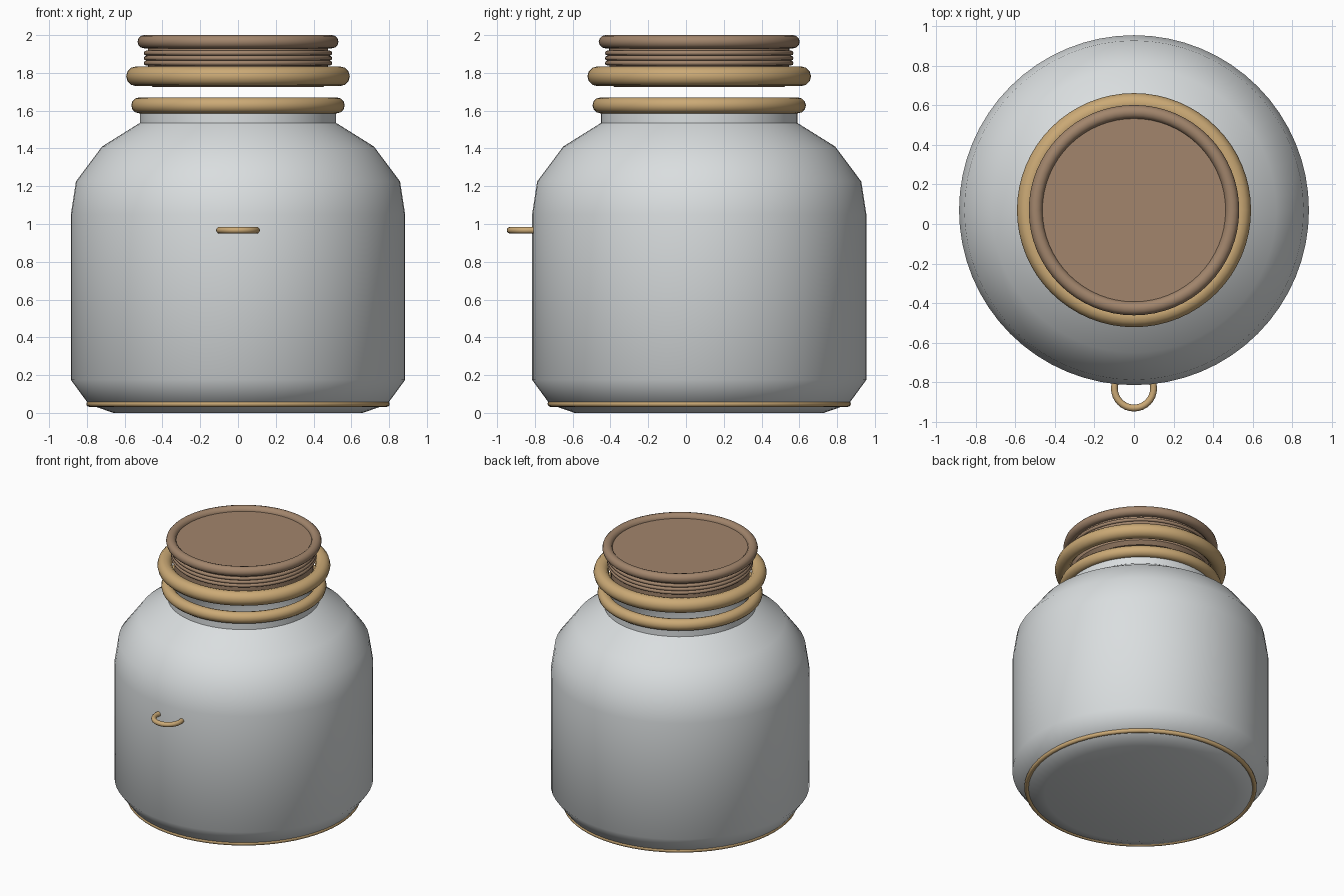
import bpy, math

if "Cube" in bpy.data.objects:
    bpy.data.objects.remove(bpy.data.objects["Cube"])

SEG = 64
CY = 0.07          # the jar axis sits behind the centre because of the front loop


def material(name, rgb):
    m = bpy.data.materials.new(name)
    m.diffuse_color = (*rgb, 1.0)
    m.use_nodes = True
    m.node_tree.nodes["Principled BSDF"].inputs["Base Color"].default_value = m.diffuse_color
    return m


glaze = material("pale grey glaze", (0.70, 0.73, 0.74))
gold = material("golden tan", (0.60, 0.40, 0.18))
brown = material("cork brown", (0.36, 0.235, 0.15))


def lathe(name, profile, mat, angle=45):
    """Spin an (r, z) profile about the jar axis; r = 0 points become poles."""
    verts, faces, rings = [], [], []
    for r, z in profile:
        n = 1 if r == 0 else SEG
        rings.append(range(len(verts), len(verts) + n))
        for i in range(n):
            a = 2 * math.pi * i / SEG
            verts.append((r * math.cos(a), r * math.sin(a), z))
    for a, b in zip(rings, rings[1:]):
        for i in range(SEG):
            j = (i + 1) % SEG
            quad = [a[i % len(a)], a[j % len(a)], b[j % len(b)], b[i % len(b)]]
            faces.append(list(dict.fromkeys(quad)))
    mesh = bpy.data.meshes.new(name)
    mesh.from_pydata(verts, [], faces)
    mesh.materials.append(mat)
    ob = bpy.data.objects.new(name, mesh)
    ob.location = (0, CY, 0)
    bpy.context.collection.objects.link(ob)
    smooth(ob, angle)
    return ob


def smooth(ob, angle):
    bpy.ops.object.select_all(action='DESELECT')
    ob.select_set(True)
    bpy.context.view_layer.objects.active = ob
    bpy.ops.object.shade_smooth_by_angle(angle=math.radians(angle))


def ring(name, major, minor, z, mat, y=CY, seg=SEG, sides=12):
    bpy.ops.mesh.primitive_torus_add(
        major_radius=major, minor_radius=minor, major_segments=seg,
        minor_segments=sides, location=(0, y, z))
    ob = bpy.context.object
    ob.name = name
    ob.data.materials.append(mat)
    smooth(ob, 60)
    return ob


# Jar body: outer wall up to the lip, then the inner wall back down
lathe("jar_body", [
    (0, 0), (0.66, 0), (0.79, 0.045), (0.885, 0.175), (0.885, 1.05),
    (0.858, 1.225), (0.72, 1.41), (0.52, 1.535), (0.52, 1.64),
    (0.495, 1.64), (0.495, 1.52), (0.70, 1.39), (0.835, 1.215),
    (0.86, 1.05), (0.86, 0.18), (0.77, 0.065), (0.65, 0.025), (0, 0.025)],
    glaze)

# Trim rings on the jar
ring("base_ring", 0.787, 0.016, 0.048, gold)
ring("neck_ring", 0.523, 0.042, 1.628, gold)

# Small loop on the front
ring("front_loop", 0.099, 0.0175, 0.967, gold, y=-0.832, seg=32)

# Raised lid with its rim, thread ridges and collar
lathe("lid_plug", [(0, 1.725), (0.45, 1.725), (0.475, 1.75), (0.478, 1.97), (0, 1.97)],
      brown, 30)
ring("lid_rim", 0.497, 0.035, 1.965, brown)
for i, z in enumerate((1.905, 1.878, 1.852)):
    ring(f"thread_ridge_{i + 1}", 0.486, 0.013, z, brown, sides=8)
ring("lid_collar", 0.54, 0.052, 1.782, gold)
